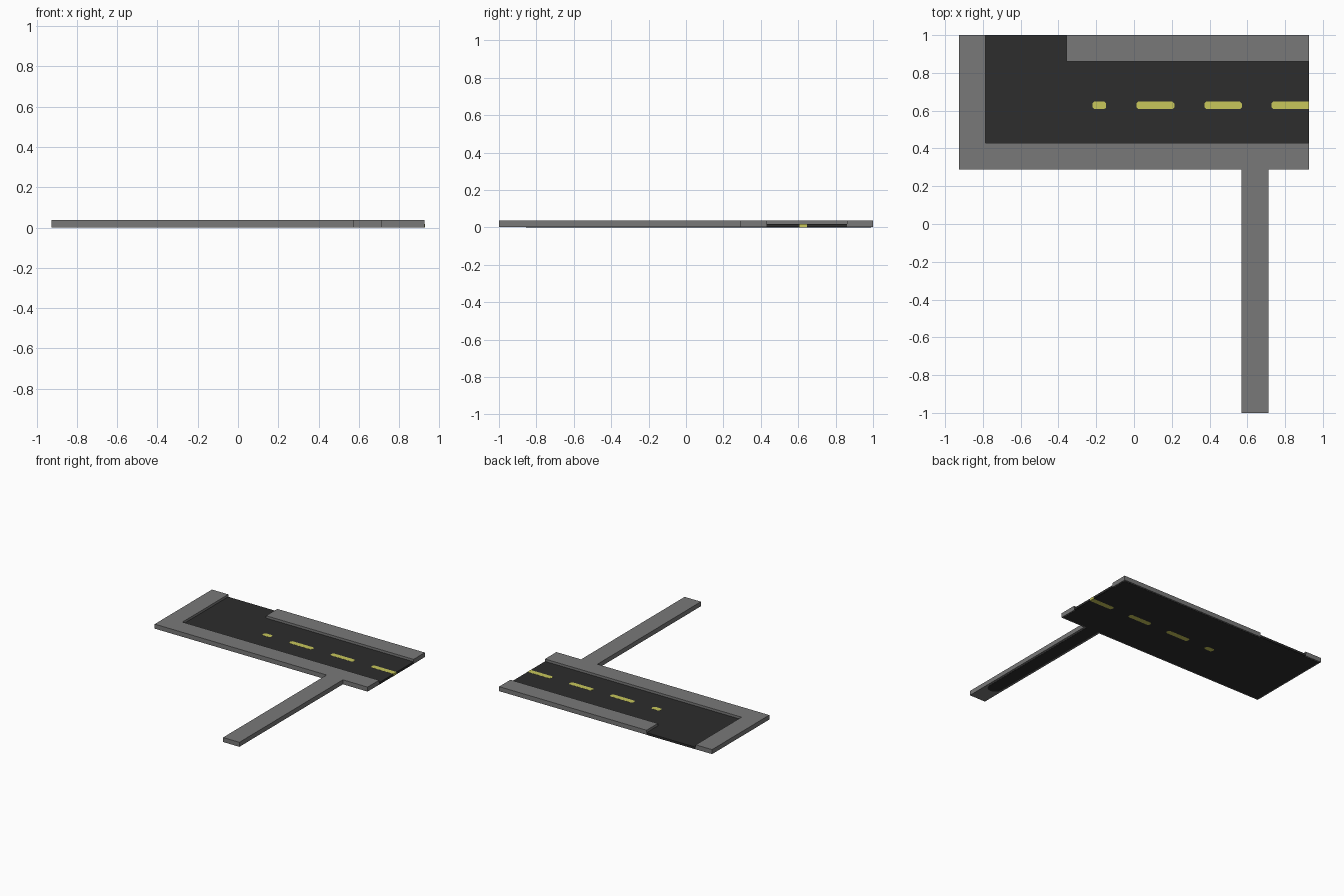
import bpy, bmesh, math

if "Cube" in bpy.data.objects:
    bpy.data.objects.remove(bpy.data.objects["Cube"])


def material(name, rgb):
    m = bpy.data.materials.new(name)
    m.diffuse_color = (*rgb, 1)
    m.use_nodes = True
    m.node_tree.nodes["Principled BSDF"].inputs["Base Color"].default_value = m.diffuse_color
    return m


GREY = material("concrete_grey", (0.19, 0.19, 0.19))
DARK = material("asphalt_dark", (0.026, 0.026, 0.026))
YELLOW = material("line_yellow", (0.58, 0.57, 0.105))


def slab(name, outline, z0, z1, mat):
    """Extrude a flat outline from z0 up to z1."""
    bm = bmesh.new()
    face = bm.faces.new([bm.verts.new((x, y, z0)) for x, y in outline])
    new = bmesh.ops.extrude_face_region(bm, geom=[face])["geom"]
    verts = [v for v in new if isinstance(v, bmesh.types.BMVert)]
    bmesh.ops.translate(bm, verts=verts, vec=(0, 0, z1 - z0))
    bmesh.ops.recalc_face_normals(bm, faces=bm.faces)
    mesh = bpy.data.meshes.new(name)
    bm.to_mesh(mesh)
    bm.free()
    mesh.materials.append(mat)
    obj = bpy.data.objects.new(name, mesh)
    bpy.context.collection.objects.link(obj)
    return obj


E = 0.927                 # half length of the street
KERB_Z, ROAD_Z = 0.037, 0.018

# Front and left pavement with the footpath branching to the front
slab("pavement_with_footpath", [
    (-E, 0.288), (0.57, 0.288), (0.57, -1), (0.712, -1), (0.712, 0.288),
    (E, 0.288), (E, 0.43), (-0.785, 0.43), (-0.785, 1), (-E, 1)],
    0.0015, KERB_Z, GREY)

# Back pavement, leaving the side road open
slab("back_pavement", [(-0.357, 0.86), (E, 0.86), (E, 1), (-0.357, 1)],
     0.0015, KERB_Z, GREY)

# Road surface with the side road opening to the back
slab("road", [(-0.785, 0.43), (E, 0.43), (E, 0.86), (-0.357, 0.86),
              (-0.357, 1), (-0.785, 1)], 0.001, ROAD_Z, DARK)

# Dark underside, with a rounded end below the footpath
cx, r = 0.641, 0.055
arc = [(cx + r * math.cos(a), -0.80 + r * math.sin(a))
       for a in (math.pi + math.pi * i / 8 for i in range(9))]
slab("underside", [(-0.917, 0.298), (cx - r, 0.298), *arc, (cx + r, 0.298),
                   (0.917, 0.298), (0.917, 0.99), (-0.917, 0.99)],
     0.0005, 0.009, DARK)

# Yellow lane dashes with clipped corners, on the road and on its underside
y0, y1, c = 0.608, 0.648, 0.01
for i, (a, b) in enumerate([(-0.22, -0.147), (0.013, 0.214),
                            (0.373, 0.571), (0.727, E + 0.0005)]):
    d = 0 if b > E else c          # the last dash runs off the road end
    shape = [(a + c, y0), (b - d, y0), (b, y0 + c), (b, y1 - c),
             (b - d, y1), (a + c, y1), (a, y1 - c), (a, y0 + c)]
    if d == 0:
        shape = [(a + c, y0), (b, y0), (b, y1), (a + c, y1), (a, y1 - c), (a, y0 + c)]
    slab(f"lane_dash_{i + 1}", shape, 0.0095, ROAD_Z + 0.0008, YELLOW)
    slab(f"underside_dash_{i + 1}", shape, 0, 0.0095, YELLOW)
